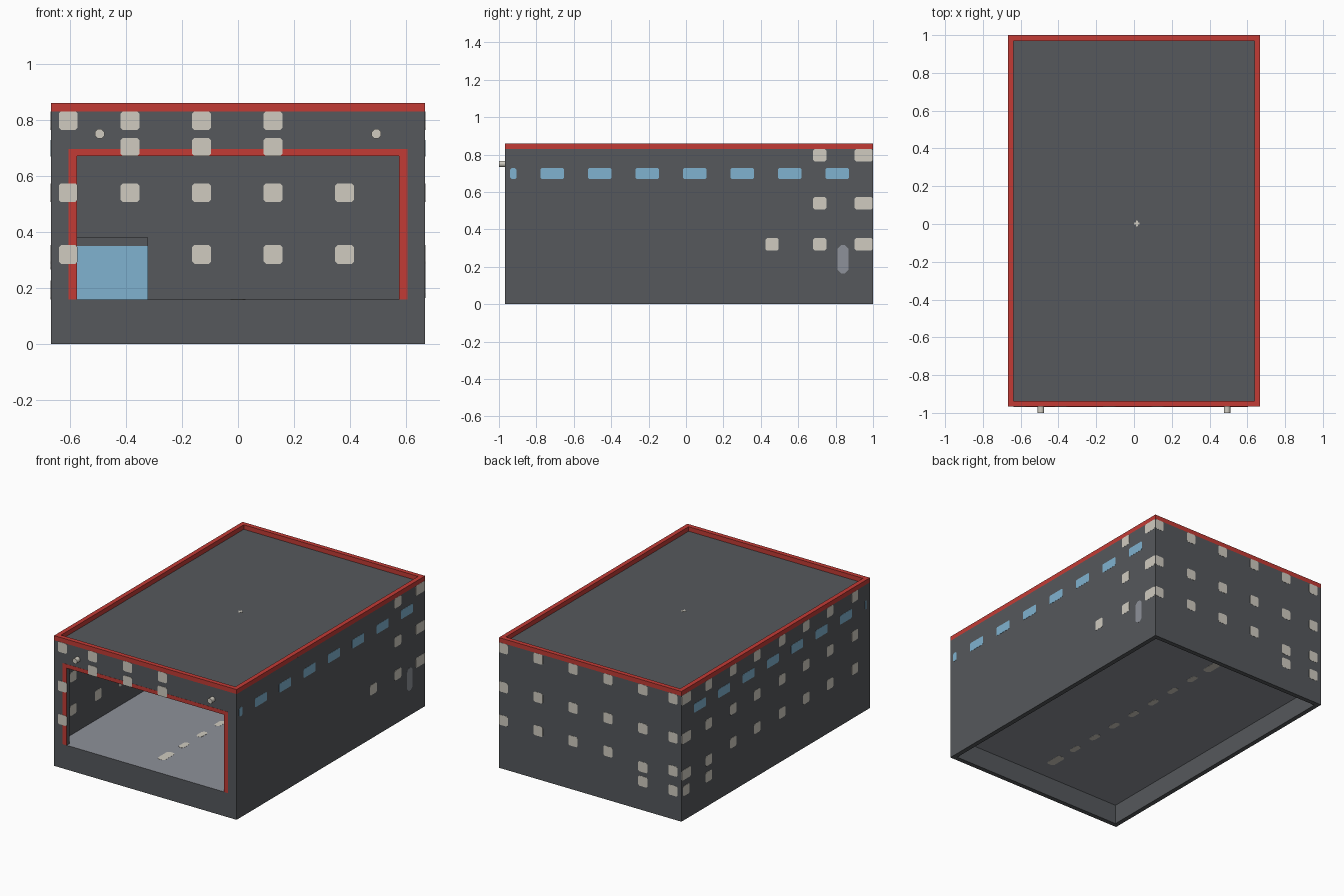
import bpy
import bmesh
from math import pi
from mathutils import Matrix, Vector

if "Cube" in bpy.data.objects:
    bpy.data.objects.remove(bpy.data.objects["Cube"], do_unlink=True)


def material(name, rgb):
    m = bpy.data.materials.new(name)
    m.use_nodes = True
    m.diffuse_color = (*rgb, 1)
    m.node_tree.nodes["Principled BSDF"].inputs["Base Color"].default_value = (*rgb, 1)
    return m


DARK = material("dark grey wall", (0.092, 0.099, 0.107))
RED = material("red trim", (0.54, 0.044, 0.036))
BEIGE = material("beige patch", (0.63, 0.6, 0.53))
BLUE = material("window blue", (0.215, 0.45, 0.63))
GREY = material("light grey", (0.27, 0.285, 0.32))

# Main dimensions
HALF_W, FRONT, BACK, WALL = 0.667, -0.967, 1.0, 0.03
FLOOR, ROOF, TOP = 0.16, 0.83, 0.86
IN_W, IN_FRONT, IN_BACK = HALF_W - WALL, FRONT + WALL, BACK - WALL
UNDER, CEILING = FLOOR - WALL, ROOF - WALL
DOOR_W, DOOR_TOP = 0.574, 0.67
THIN = 0.001


def finish(bm, name, *mats):
    bmesh.ops.recalc_face_normals(bm, faces=bm.faces)
    me = bpy.data.meshes.new(name)
    bm.to_mesh(me)
    bm.free()
    ob = bpy.data.objects.new(name, me)
    bpy.context.scene.collection.objects.link(ob)
    for m in mats:
        me.materials.append(m)
    return ob


def box(name, x, y, z, *mats):
    bm = bmesh.new()
    size = [r[1] - r[0] for r in (x, y, z)]
    mid = [(r[1] + r[0]) / 2 for r in (x, y, z)]
    bmesh.ops.create_cube(bm, size=1, matrix=Matrix.Translation(mid) @ Matrix.Diagonal((*size, 1)))
    return finish(bm, name, *mats)


def carve(ob, x, y, z):
    """Subtract a box and discard the cutter."""
    cutter = box("cutter", x, y, z)
    cutter.hide_render = True
    mod = ob.modifiers.new("cut", "BOOLEAN")
    mod.operation, mod.solver, mod.object = "DIFFERENCE", "EXACT", cutter
    bpy.context.view_layer.objects.active = ob
    bpy.ops.object.modifier_apply(modifier=mod.name)
    bpy.data.objects.remove(cutter, do_unlink=True)


def prism(bm, place, points, thick):
    """Thin plate with the given outline, lying on a surface."""
    low = [bm.verts.new(place(u, v, 0)) for u, v in points]
    high = [bm.verts.new(place(u, v, thick)) for u, v in points]
    bm.faces.new(low)
    bm.faces.new(high)
    n = len(points)
    for i in range(n):
        j = (i + 1) % n
        bm.faces.new((low[i], low[j], high[j], high[i]))


def patch(bm, place, u, v, w, h, cut, limits=(-1, 1, 0, ROOF), thick=THIN):
    """Rectangle with clipped corners, trimmed to the surface."""
    a, b = max(u - w / 2, limits[0]), min(u + w / 2, limits[1])
    c, d = max(v - h / 2, limits[2]), min(v + h / 2, limits[3])
    if b - a < 2.5 * cut or d - c < 2.5 * cut:
        cut = min(b - a, d - c) * 0.3
    prism(bm, place, [(a + cut, c), (b - cut, c), (b, c + cut), (b, d - cut),
                      (b - cut, d), (a + cut, d), (a, d - cut), (a, c + cut)], thick)


# Surfaces: (u, v, distance outwards) to a point
def facing_y(y, s):
    return lambda u, v, d: Vector((u, y + s * d, v))


def facing_x(x, s):
    return lambda u, v, d: Vector((x + s * d, u, v))


def facing_z(z, s):
    return lambda u, v, d: Vector((u, v, z + s * d))


# Hollow building shell with a doorway and an open base
shell = box("building_shell", (-HALF_W, HALF_W), (FRONT, BACK), (0, ROOF), DARK, GREY)
carve(shell, (-IN_W, IN_W), (IN_FRONT, IN_BACK), (FLOOR, CEILING))
carve(shell, (-DOOR_W, DOOR_W), (FRONT - 0.1, IN_FRONT + 0.1), (FLOOR, DOOR_TOP))
carve(shell, (-IN_W, IN_W), (IN_FRONT, IN_BACK), (-0.1, UNDER))
# The floor slab is light grey above and below
for f in shell.data.polygons:
    f.material_index = int(abs(f.normal.z) > 0.9 and UNDER - 0.05 < f.center.z < FLOOR + 0.05)

# Red parapet ring around the roof
parapet = box("roof_parapet", (-HALF_W, HALF_W), (FRONT, BACK), (ROOF, TOP), RED)
carve(parapet, (-IN_W, IN_W), (IN_FRONT, IN_BACK), (ROOF - 0.1, TOP + 0.1))

# Door trim: an upside-down U
bm = bmesh.new()
o, t = DOOR_W + WALL, DOOR_TOP + 0.026
prism(bm, facing_y(FRONT, -1), [
    (-o, FLOOR), (-o, t), (o, t), (o, FLOOR),
    (DOOR_W, FLOOR), (DOOR_W, DOOR_TOP), (-DOOR_W, DOOR_TOP), (-DOOR_W, FLOOR)], THIN)
finish(bm, "door_trim", RED)

# Small room in the rear corner with a blue front
box("corner_room", (-IN_W, -0.32), (0.65, IN_BACK), (FLOOR, 0.38), DARK)
box("corner_room_front", (-IN_W, -0.32), (0.649, 0.65), (FLOOR, 0.35), BLUE)

# Wall patches
DOT, CUT = 0.067, 0.008
ROWS = (0.797, 0.54, 0.32)
COLS_X = (-0.605, -0.385, -0.13, 0.125, 0.38, 0.635)
COLS_Y = (0.95, 0.715, 0.46, 0.21, -0.05, -0.3, -0.55, -0.81)

bm = bmesh.new()
front = facing_y(FRONT, -1)
for z in ROWS:
    patch(bm, front, COLS_X[0], z, DOT, DOT, CUT, thick=2 * THIN)
for x in COLS_X[1:4]:
    patch(bm, front, x, ROWS[0], DOT, DOT, CUT)
    patch(bm, front, x, 0.702, DOT, DOT, CUT, (-1, 1, DOOR_TOP, 1), 2 * THIN)
finish(bm, "front_patches", BEIGE)

bm = bmesh.new()
outer = (-HALF_W, HALF_W, 0, ROOF)
inner = (-IN_W, IN_W, FLOOR, CEILING)
for x in COLS_X:
    for z in ROWS:
        patch(bm, facing_y(IN_BACK, -1), x, z, DOT, DOT, CUT, inner)
        if x > -0.5 and x < -0.3 and z == ROWS[2]:
            z = 0.285
        patch(bm, facing_y(BACK, 1), x, z, DOT, DOT, CUT, outer)
for x in COLS_X[:2]:
    patch(bm, facing_y(BACK, 1), x, 0.19, DOT, DOT, CUT, outer)
finish(bm, "back_patches", BEIGE)

side_out = (FRONT, BACK, 0, ROOF)
side_in = (IN_FRONT, IN_BACK, FLOOR, CEILING)
bm = bmesh.new()
for y in COLS_Y:
    for z in ROWS:
        w = 0.096 if y > 0.9 else DOT
        patch(bm, facing_x(-IN_W, 1), y, z, w, DOT, CUT, side_in)
        patch(bm, facing_x(-HALF_W, -1), y, z - 0.02 * (y > 0.6 and z < 0.4), w, DOT, CUT, side_out)
for y in COLS_Y[:2]:
    patch(bm, facing_x(-HALF_W, -1), y, 0.193, DOT, DOT, CUT, side_out)
finish(bm, "side_patches_minus_x", BEIGE)

bm = bmesh.new()
for row, z in enumerate(ROWS):
    for y in COLS_Y[:3 if row == 2 else 2]:
        w = 0.096 if y > 0.9 else 0.07
        patch(bm, facing_x(HALF_W, 1), y, z, w, DOT, CUT, side_out)
        patch(bm, facing_x(IN_W, -1), y, z, w, DOT, CUT, side_in)
finish(bm, "side_patches_plus_x", BEIGE)

# Strip windows on both long walls, inside and out
bm = bmesh.new()
for s in (-1, 1):
    for place in (facing_x(s * HALF_W, s), facing_x(s * IN_W, -s)):
        patch(bm, place, -0.923, 0.698, 0.034 if s > 0 else 0.012, 0.059, 0.008)
        for i in range(7):
            patch(bm, place, -0.715 + 0.254 * i, 0.698, 0.125, 0.059, 0.006)
finish(bm, "side_windows", BLUE)

# Side door plate
bm = bmesh.new()
patch(bm, facing_x(HALF_W, 1), 0.84, 0.24, 0.058, 0.15, 0.018)
finish(bm, "side_door", GREY)

# Dashed line on the floor, above and below, with longer ends
bm = bmesh.new()
for place in (facing_z(FLOOR, 1), facing_z(UNDER, -1)):
    for i in range(9):
        w, h = (0.055, 0.12) if i in (0, 8) else (0.04, 0.08)
        patch(bm, place, 0, -0.75 + 0.187 * i, w, h, 0.012, (-1, 1, -1, 1))
finish(bm, "floor_dashes", BEIGE)

# Small cross at the middle of the roof
bm = bmesh.new()
for w, h in ((0.03, 0.01), (0.01, 0.03)):
    patch(bm, facing_z(ROOF, 1), 0.015, 0.003, w, h, 0.001, (-1, 1, -1, 1))
finish(bm, "roof_cross", BEIGE)

# Front lamps
for name, s in (("right_lamp", -1), ("left_lamp", 1)):
    bm = bmesh.new()
    spot = Matrix.Translation((s * 0.493, (FRONT - 1) / 2, 0.75))
    bmesh.ops.create_cone(bm, cap_ends=True, segments=8, radius1=0.018, radius2=0.018,
                          depth=1 + FRONT, matrix=spot @ Matrix.Rotation(pi / 2, 4, "X")
                          @ Matrix.Rotation(pi / 8, 4, "Z"))
    lamp = finish(bm, name, BEIGE)
    # Smooth the sides, keep the caps flat
    for f in lamp.data.polygons:
        f.use_smooth = len(f.vertices) == 4
